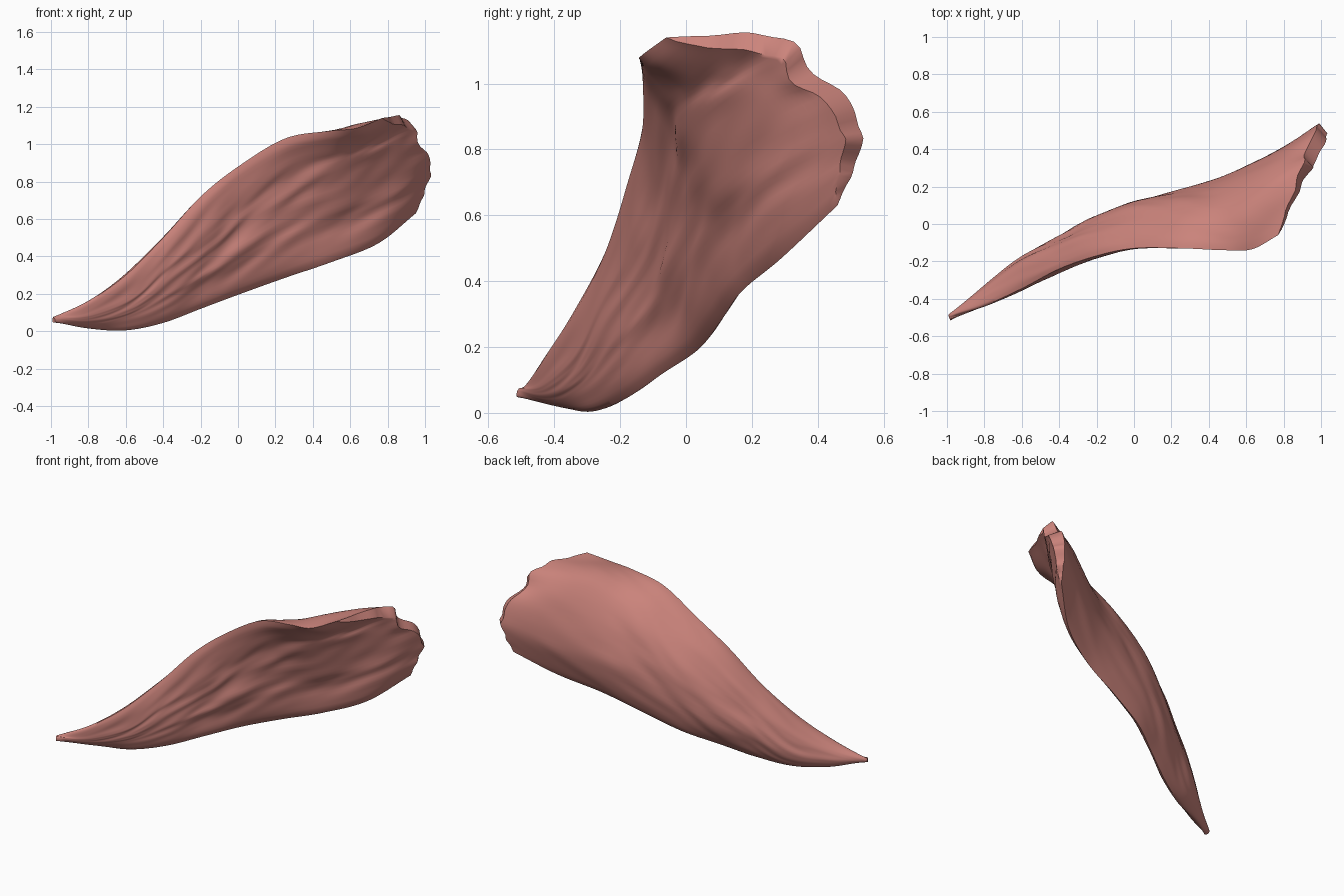
import bpy, bmesh, math
from mathutils import Vector, noise

cube = bpy.data.objects.get("Cube")
if cube:
    bpy.data.objects.remove(cube, do_unlink=True)

# Stations from the tendon tip to the wide end: four points from the upper
# edge to the lower edge of the muscle's middle sheet
STATIONS = [
    [(-.99, -.49, .075), (-.99, -.495, .067), (-.985, -.505, .058), (-.98, -.515, .05)],
    [(-.8, -.435, .16), (-.8, -.4, .11), (-.8, -.38, .06), (-.8, -.37, .015)],
    [(-.6, -.345, .3), (-.6, -.28, .2), (-.6, -.26, .1), (-.6, -.28, .005)],
    [(-.4, -.24, .5), (-.4, -.18, .36), (-.4, -.16, .2), (-.4, -.18, .045)],
    [(-.2, -.17, .72), (-.2, -.08, .52), (-.2, -.04, .32), (-.2, -.07, .12)],
    [(0, -.13, .88), (0, -.01, .67), (0, .04, .43), (0, .04, .195)],
    [(.25, -.13, 1.03), (.25, .04, .84), (.25, .12, .56), (.25, .11, .285)],
    [(.48, -.14, 1.07), (.5, .08, .96), (.5, .21, .65), (.5, .17, .37)],
    [(.63, -.135, 1.085), (.73, .2, 1.06), (.77, .35, .76), (.75, .29, .47)],
    [(.77, -.06, 1.14), (.91, .32, 1.12), (.99, .52, .87), (.95, .46, .63)],
]
# Flesh on either side of the sheet at each station
BACK_DEPTH = [.014, .045, .075, .085, .085, .08, .07, .06, .045, .012]
FRONT_DEPTH = [.014, .045, .075, .085, .09, .095, .105, .115, .12, .07]
ALONG, ACROSS = 90, 36


def spline(values, t):
    """Smooth curve through evenly spaced values, t from 0 to 1."""
    last = len(values) - 1
    i = min(int(t * last), last - 1)
    f = t * last - i
    b, c = values[i], values[i + 1]
    a = values[i - 1] if i else b * 2 - c
    d = values[i + 2] if i + 2 <= last else c * 2 - b
    return (b * 2 + (c - a) * f + (a * 2 - b * 5 + c * 4 - d) * f ** 2
            + (b * 3 - a - c * 3 + d) * f ** 3) * .5


rails = [[Vector(s[k]) for s in STATIONS] for k in range(4)]


def sheet(u, v):
    return spline([spline(rail, u) for rail in rails], v)


def fibre(u, v, side):
    """Long, shallow ridges that run with the muscle fibres."""
    return noise.noise(Vector((u * 6, v * 6 + u * 3, side * 7))) \
        + .4 * noise.noise(Vector((u * 12, v * 13 + u * 6, side * 3)))


def surface_point(u, v, side):
    e = .004
    p = sheet(u, v)
    along = sheet(min(u + e, 1), v) - sheet(max(u - e, 0), v)
    across = sheet(u, min(v + e, 1)) - sheet(u, max(v - e, 0))
    normal = along.cross(across).normalized()
    profile = math.sin(math.pi * v) ** .65 if 0 < v < 1 else 0
    depth = spline(BACK_DEPTH if side > 0 else FRONT_DEPTH, u) * profile
    p += normal * side * depth * (1 + .2 * min(1, u * 3) * fibre(u, v, side))
    # Ragged attachment border at the wide end
    ragged = max(0, (u - .88) / .12) ** 2
    p += along.normalized() * ragged * .02 * noise.noise(Vector((v * 13, 2, 5)))
    # Notch below the upper corner
    notch = math.exp(-((v - .44) / .07) ** 2) * ragged
    return p + Vector((-.02, -.03, -.03)) * notch


# Muscle body: closed rings lofted along its length
bm = bmesh.new()
rings = []
for i in range(ALONG + 1):
    u = i / ALONG
    loop = [(j / ACROSS, 1) for j in range(ACROSS)]
    loop += [(1 - j / ACROSS, -1) for j in range(ACROSS)]
    rings.append([bm.verts.new(surface_point(u, v, side)) for v, side in loop])
count = ACROSS * 2
for r, s in zip(rings, rings[1:]):
    for j in range(count):
        k = (j + 1) % count
        bm.faces.new((r[j], r[k], s[k], s[j]))

# End caps bridge the back side to the front side
for ring in (rings[0], rings[-1]):
    for j in range(ACROSS):
        quad = [ring[j], ring[j + 1], ring[-j - 1], ring[-j % count]]
        bm.faces.new(list(dict.fromkeys(quad)))
bmesh.ops.recalc_face_normals(bm, faces=bm.faces)

mesh = bpy.data.meshes.new("muscle_body")
bm.to_mesh(mesh)
bm.free()
muscle = bpy.data.objects.new("muscle_body", mesh)
bpy.context.collection.objects.link(muscle)

# Flesh colour
flesh = bpy.data.materials.new("flesh")
flesh.use_nodes = True
colour = (.6, .23, .2, 1)
flesh.diffuse_color = colour
flesh.node_tree.nodes["Principled BSDF"].inputs["Base Color"].default_value = colour
mesh.materials.append(flesh)

bpy.context.view_layer.objects.active = muscle
muscle.select_set(True)
bpy.ops.object.shade_smooth_by_angle(angle=math.radians(60))
